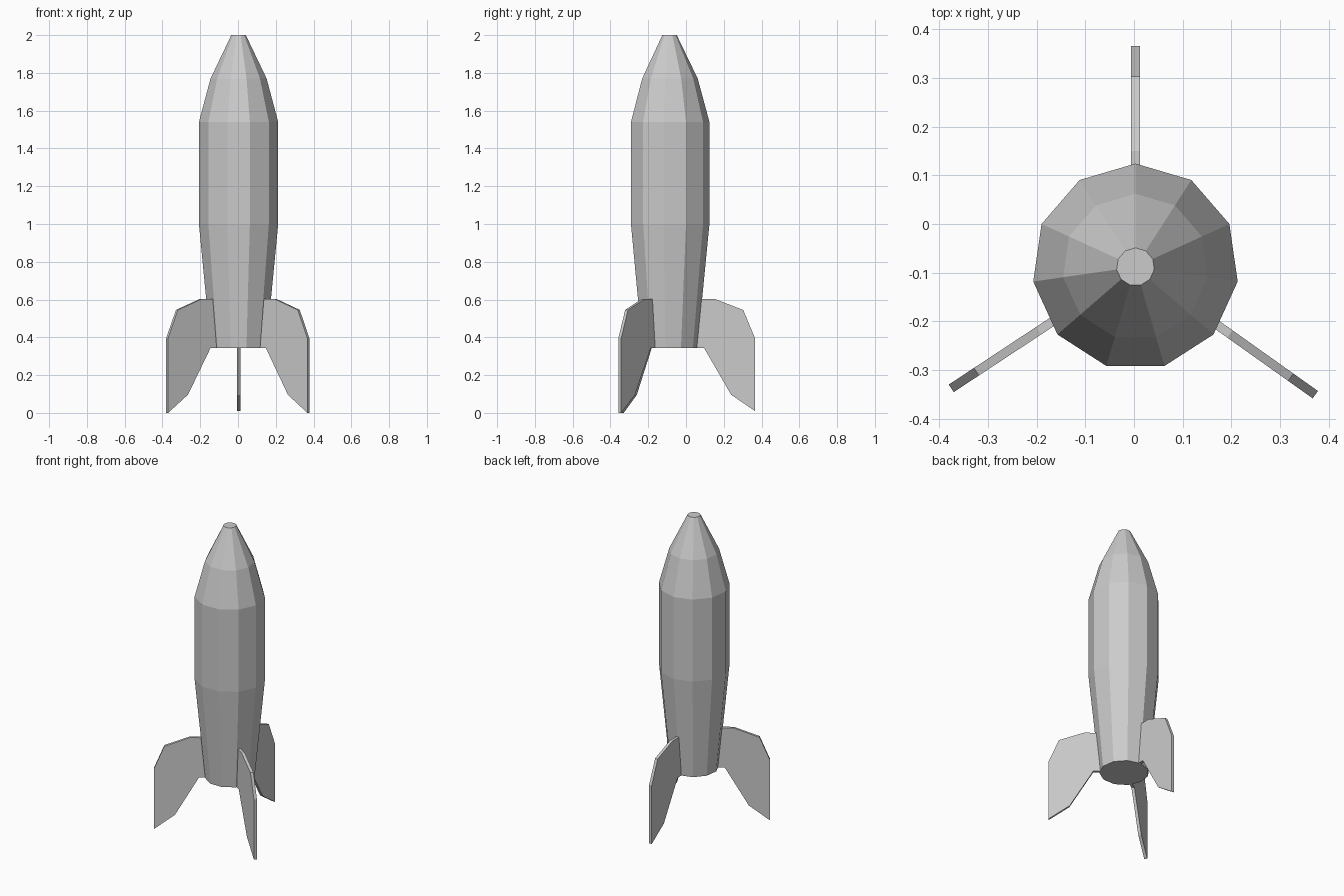
import bpy, bmesh
from math import sin, cos, pi, radians

if "Cube" in bpy.data.objects:
    bpy.data.objects.remove(bpy.data.objects["Cube"])

CX, CY = 0.003, -0.088   # rocket axis
SIDES = 11


def make_object(name, bm):
    bmesh.ops.recalc_face_normals(bm, faces=bm.faces)
    mesh = bpy.data.meshes.new(name)
    bm.to_mesh(mesh)
    bm.free()
    obj = bpy.data.objects.new(name, mesh)
    bpy.context.collection.objects.link(obj)
    obj.location = (CX, CY, 0)
    return obj


def lathe(name, profile):
    """Capped, faceted solid of revolution from (radius, z) pairs."""
    bm = bmesh.new()
    rings = []
    for r, z in profile:
        angles = [pi / 2 + 2 * pi * i / SIDES for i in range(SIDES)]
        rings.append([bm.verts.new((r * cos(a), r * sin(a), z)) for a in angles])
    for low, high in zip(rings, rings[1:]):
        for i in range(SIDES):
            j = (i + 1) % SIDES
            bm.faces.new((low[i], low[j], high[j], high[i]))
    bm.faces.new(rings[0])
    bm.faces.new(rings[-1])
    return make_object(name, bm)


def fin(name, angle, tip_z):
    """Flat plate with its outline in the radial plane."""
    outline = [(0.135, 0.343), (0.184, 0.343), (0.327, 0.096), (0.453, tip_z),
               (0.453, 0.396), (0.391, 0.545), (0.238, 0.604), (0.155, 0.604)]
    half = 0.0093
    bm = bmesh.new()
    sides = [[bm.verts.new((r, y, z)) for r, z in outline] for y in (-half, half)]
    n = len(outline)
    for s in sides:
        bm.faces.new(s)
    for i in range(n):
        j = (i + 1) % n
        bm.faces.new((sides[0][i], sides[0][j], sides[1][j], sides[1][i]))
    obj = make_object(name, bm)
    obj.rotation_euler.z = radians(angle)
    return obj


# Fuselage with tapered tail and blunt nose
lathe("rocket_body", [(0.148, 0.343), (0.212, 1.0), (0.212, 1.54),
                      (0.15, 1.77), (0.039, 2.0)])

# Three tail fins
for name, angle, tip_z in (("back_fin", 90, 0.01),
                           ("left_fin", 213.4, 0.0),
                           ("right_fin", -35.4, 0.0)):
    fin(name, angle, tip_z)
